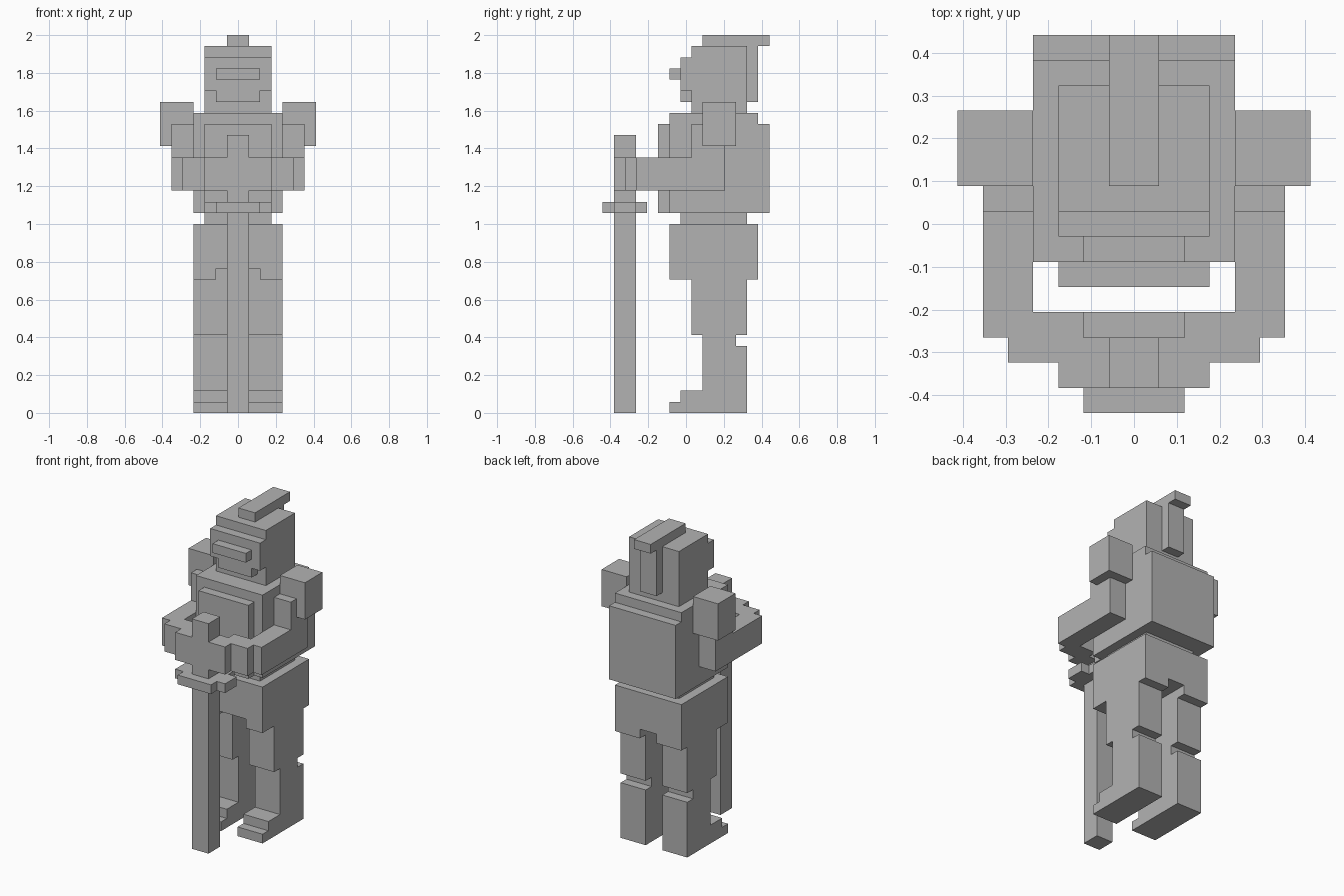
import bpy
import bmesh
from mathutils import Matrix, Vector

default = bpy.data.objects.get("Cube")
if default:
    bpy.data.objects.remove(default, do_unlink=True)

U = 1 / 17  # one block

grey = bpy.data.materials.new("stone_grey")
grey.use_nodes = True
COLOUR = (0.45, 0.45, 0.45, 1)
grey.diffuse_color = COLOUR
grey.node_tree.nodes["Principled BSDF"].inputs["Base Color"].default_value = COLOUR


def part(name, *boxes):
    """Make one flat-shaded object from boxes given as (x range, y range, z range) in blocks."""
    bm = bmesh.new()
    for box in boxes:
        size = [(b - a) * U for a, b in box]
        centre = Vector([(a + b) / 2 * U for a, b in box])
        bmesh.ops.create_cube(
            bm, size=1, matrix=Matrix.Translation(centre) @ Matrix.Diagonal((*size, 1)))
    mesh = bpy.data.meshes.new(name)
    bm.to_mesh(mesh)
    bm.free()
    mesh.materials.append(grey)
    obj = bpy.data.objects.new(name, mesh)
    bpy.context.collection.objects.link(obj)


def pair(name, *boxes):
    """Make a left part and its mirrored right part."""
    part("left_" + name, *boxes)
    part("right_" + name, *[((-x[1], -x[0]), y, z) for x, y, z in boxes])


def mid(half):
    return (-half, half)


# Legs
pair("foot", ((1, 4), (-1.5, 1.5), (0, 1)), ((1, 4), (-.5, 1.5), (1, 2)))
pair("shin", ((1, 4), (1.5, 5.5), (0, 6)), ((1, 4), (1.5, 4.5), (6, 7)))
pair("thigh", ((1, 4), (.5, 5.5), (7, 12)))

# Hips, with the lower edge notched between the legs
part("hips", (mid(4), (-1.5, 6.5), (13, 17)))
pair("hip_skirt", ((2, 4), (-1.5, .5), (12, 13)), ((1, 4), (.5, 6.5), (12, 13)))
part("belt", (mid(3), (-.5, 5.5), (17, 18)))

# Torso armour
part("torso", (mid(4), (-1.5, 6.5), (18, 27)))
part("chest_plate", (mid(3), (-2.5, -1.5), (18, 26)))
part("back_plate", (mid(4), (6.5, 7.5), (18, 26)))

# Arms reaching forward to the sword
pair("shoulder_pad", ((4, 7), (1.5, 4.5), (24, 28)))
pair("upper_arm", ((4, 6), (.5, 3.5), (20, 24)), ((4, 6), (.5, 1.5), (24, 26)))
pair("forearm", ((4, 6), (-4.5, .5), (20, 23)))
pair("hand", ((4, 5), (-5.5, -4.5), (20, 23)),
     ((2, 4), (-4.5, -3.5), (20, 23)),
     ((3, 4), (-5.5, -4.5), (20, 23)),
     ((1, 3), (-6.5, -4.5), (20, 23)))

# Sword
part("sword_blade_and_grip", (mid(1), (-6.5, -4.5), (0, 25)))
part("sword_guard", (mid(2), (-7.5, -3.5), (18, 19)))
pair("guard_end", ((2, 3), (-6.5, -4.5), (18, 19)))

# Helmet
part("helmet", (mid(3), (.5, 5.5), (27, 33)))
part("helmet_front", (mid(3), (-.5, .5), (29, 32)))
part("chin", (mid(2), (-.5, .5), (28, 29)))
part("visor", (mid(2), (-1.5, -.5), (30, 31)))
part("crest", (mid(1), (1.5, 7.5), (33, 34)))
part("crest_tail", (mid(1), (5.5, 6.5), (28, 33)))
